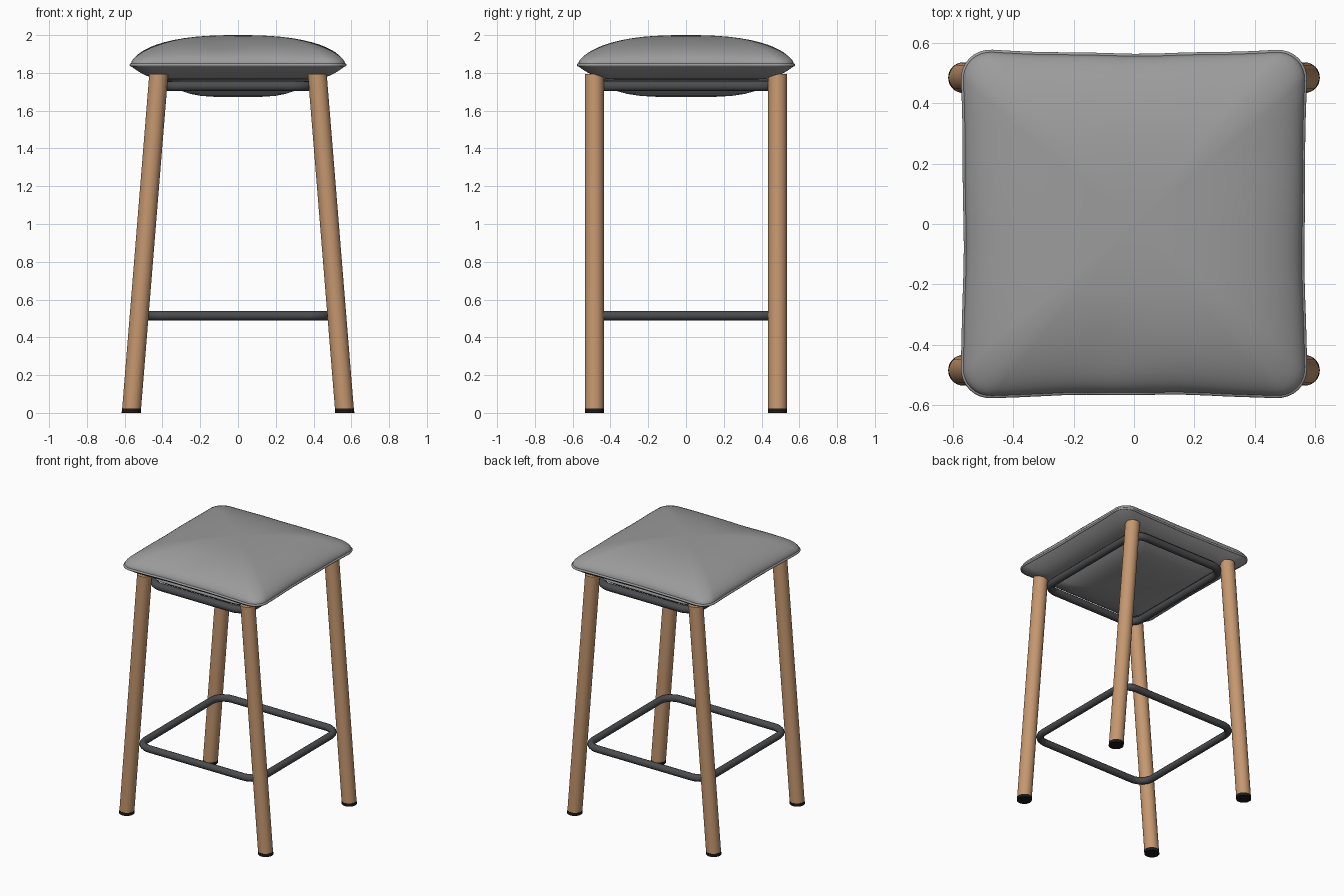
import bpy, bmesh, math

if "Cube" in bpy.data.objects:
    bpy.data.objects.remove(bpy.data.objects["Cube"])


def material(name, rgb):
    m = bpy.data.materials.new(name)
    m.diffuse_color = (*rgb, 1)
    m.use_nodes = True
    m.node_tree.nodes["Principled BSDF"].inputs["Base Color"].default_value = m.diffuse_color
    return m


FABRIC = material("grey fabric", (0.33, 0.33, 0.33))
WOOD = material("oak wood", (0.56, 0.31, 0.16))
METAL = material("dark metal", (0.07, 0.072, 0.076))
RUBBER = material("black rubber", (0.01, 0.01, 0.01))


def loft(name, loops, mat, angle=40):
    """Skin a stack of equal-length closed loops and cap both ends."""
    bm = bmesh.new()
    rows = [[bm.verts.new(p) for p in loop] for loop in loops]
    n = len(rows[0])
    for a, b in zip(rows, rows[1:]):
        for i in range(n):
            bm.faces.new((a[i], a[(i + 1) % n], b[(i + 1) % n], b[i]))
    bm.faces.new(rows[0])
    bm.faces.new(rows[-1])
    bmesh.ops.recalc_face_normals(bm, faces=bm.faces)
    me = bpy.data.meshes.new(name)
    bm.to_mesh(me)
    bm.free()
    me.materials.append(mat)
    ob = bpy.data.objects.new(name, me)
    bpy.context.collection.objects.link(ob)
    bpy.context.view_layer.objects.active = ob
    ob.select_set(True)
    bpy.ops.object.shade_smooth_by_angle(angle=math.radians(angle))
    ob.select_set(False)
    return ob


def rounded_rect(a, b, r, corner=8, side=12):
    """Outline points of a rounded rectangle with half sizes a and b."""
    pts = []
    centres = [(a - r, b - r), (r - a, b - r), (r - a, r - b), (a - r, r - b)]
    for k, (cx, cy) in enumerate(centres):
        arc = [(cx + r * math.cos(t), cy + r * math.sin(t))
               for t in (math.pi / 2 * (k + i / corner) for i in range(corner + 1))]
        nx, ny = centres[(k + 1) % 4]
        t = math.pi / 2 * (k + 1)
        end = (nx + r * math.cos(t), ny + r * math.sin(t))
        sx, sy = arc[-1]
        pts += arc + [(sx + (end[0] - sx) * i / side, sy + (end[1] - sy) * i / side)
                      for i in range(1, side)]
    return pts


def tube(name, points, radius, mat):
    """Closed round tube along a loop of points."""
    cu = bpy.data.curves.new(name, 'CURVE')
    cu.dimensions = '3D'
    cu.bevel_depth = radius
    cu.bevel_resolution = 4
    sp = cu.splines.new('POLY')
    sp.points.add(len(points) - 1)
    for p, q in zip(sp.points, points):
        p.co = (*q, 1)
    sp.use_cyclic_u = True
    sp.use_smooth = True
    cu.materials.append(mat)
    ob = bpy.data.objects.new(name, cu)
    bpy.context.collection.objects.link(ob)


# Cushion outline: rounded square, sides drawn in and slightly wavy
outline = []
for x, y in rounded_rect(0.57, 0.575, 0.10):
    u, v = x / 0.57, y / 0.575
    wave = 0.003 * math.sin(17 * x + 13 * y)
    outline.append((x * (1 - (0.022 + wave) * (1 - v * v)),
                    y * (1 - (0.03 + wave) * (1 - u * u))))


def cushion_loop(s, height):
    return [(x * s, y * s, height(s, x * s / 0.575, y * s / 0.575)) for x, y in outline]


def top(s, u, v):
    f = max(0, 1 - s ** 2.5) ** 0.55
    dent = 0.012 * math.exp(-((u + 0.15) ** 2 + (v + 0.8) ** 2) / 0.04)
    return 1.85 + 0.15 * f * (1 - 0.3 * u * u * v * v) - dent * f


def bottom(s, u, v):
    return 1.765 + 0.07 * max(0, (s - 0.7) / 0.3) ** 1.9


# Seat cushion
under = [0.3, 0.7, 0.78, 0.85, 0.9, 0.94, 0.97, 0.99, 1]
over = [1, 0.995, 0.985, 0.97, 0.95, 0.92, 0.88, 0.83, 0.77, 0.7, 0.6, 0.5, 0.4, 0.3, 0.2, 0.1, 0.03]
loft("seat_cushion", [cushion_loop(s, bottom) for s in under]
     + [cushion_loop(s, top) for s in over], FABRIC, 60)

# Piping around the cushion edge
tube("cushion_piping", [(x, y, 1.842) for x, y in outline], 0.008, FABRIC)

# Sagging underside of the seat inside the frame
loft("seat_underside",
     [[(x * s, y * s, 1.672 + 0.095 * s ** 4) for x, y in rounded_rect(0.39, 0.48, 0.10)]
      for s in (1, 0.95, 0.9, 0.83, 0.75, 0.65, 0.5, 0.3, 0.05)], FABRIC, 60)

# Seat frame and footrest rings
for name, a, z, r in (("seat_frame", 0.39, 1.73, 0.027), ("footrest", 0.483, 0.515, 0.025)):
    tube(name, [(x, y, z) for x, y in rounded_rect(a, 0.48, 0.10)], r, METAL)


# Splayed legs with rubber feet
def leg_loop(sx, sy, z, r=0.05):
    cx = 0.565 - 0.145 * z / 1.79
    return [(sx * cx + r * math.cos(t), sy * 0.485 + r * math.sin(t), z)
            for t in (math.tau * i / 32 for i in range(32))]


for sx, side in ((-1, "left"), (1, "right")):
    for sy, end in ((-1, "front"), (1, "back")):
        loft(f"{end}_{side}_leg", [leg_loop(sx, sy, z) for z in (0.022, 1.795)], WOOD)
        loft(f"{end}_{side}_foot", [leg_loop(sx, sy, z, 0.051) for z in (0, 0.022)], RUBBER)
